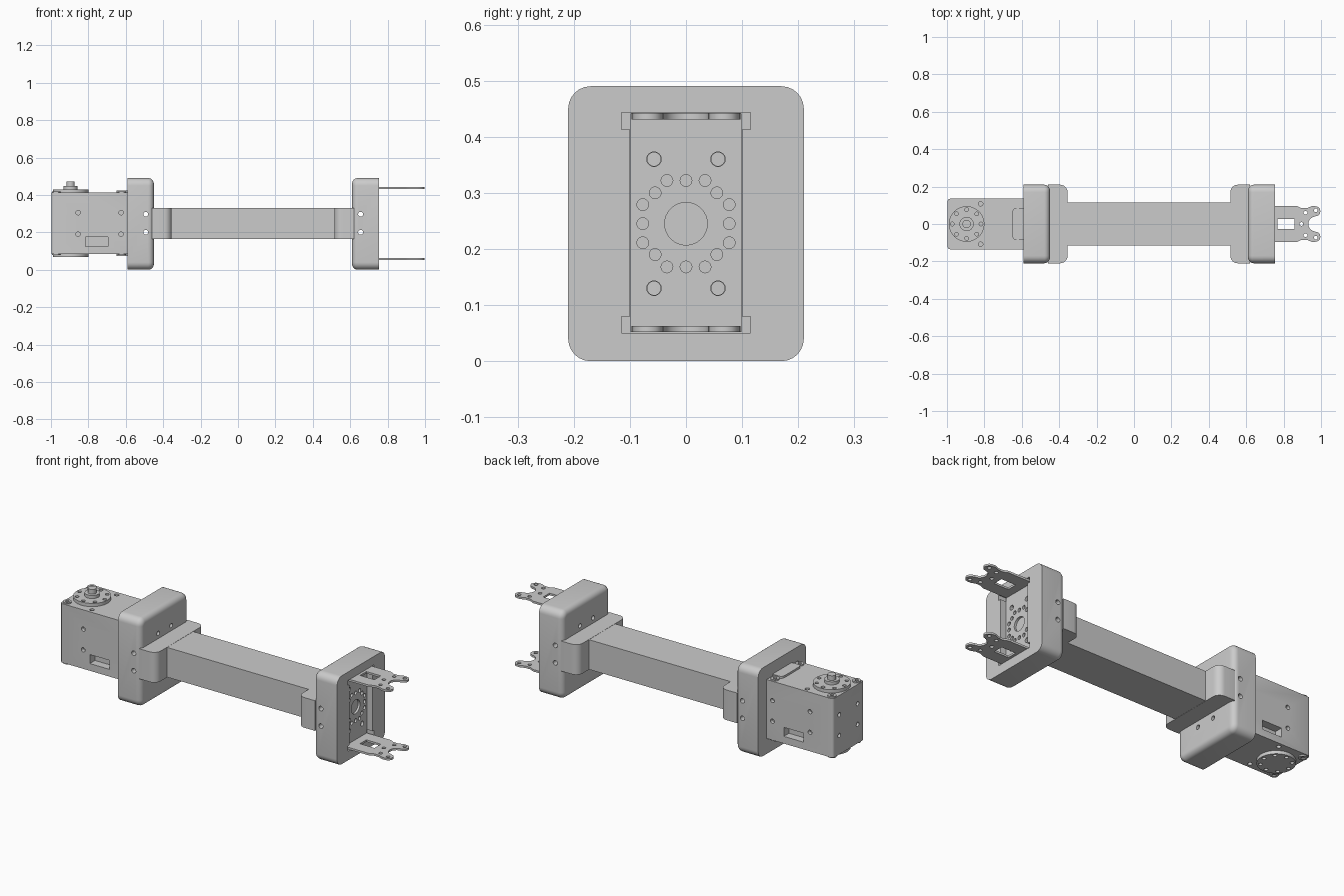
import bpy, bmesh, math
from mathutils import Matrix, Vector

old = bpy.data.objects.get("Cube")
if old:
    bpy.data.objects.remove(old, do_unlink=True)

grey = bpy.data.materials.new("machined grey")
grey.use_nodes = True
grey.diffuse_color = (0.6, 0.6, 0.6, 1)
grey.node_tree.nodes["Principled BSDF"].inputs["Base Color"].default_value = (0.6, 0.6, 0.6, 1)

MID = 0.245  # height of the long axis
AXES = {"x": Matrix.Rotation(math.pi / 2, 4, "Y"),
        "y": Matrix.Rotation(math.pi / 2, 4, "X"), "z": Matrix()}


def add_box(bm, x, y, z):
    """Box from (low, high) ranges."""
    size = [r[1] - r[0] for r in (x, y, z)]
    mid = Vector([(r[0] + r[1]) / 2 for r in (x, y, z)])
    bmesh.ops.create_cube(bm, size=1, matrix=Matrix.Translation(mid) @ Matrix.Diagonal((*size, 1)))
    return bm


def add_rod(bm, centre, radius, length, axis="z", sides=24):
    bmesh.ops.create_cone(bm, cap_ends=True, segments=sides, radius1=radius, radius2=radius,
                          depth=length, matrix=Matrix.Translation(centre) @ AXES[axis])
    return bm


def round_edges(bm, rule, radius, segments=6):
    edges = [e for e in bm.edges if rule(*[v.co for v in e.verts])]
    bmesh.ops.bevel(bm, geom=edges, offset=radius, segments=segments, profile=0.5, affect="EDGES")


def along(i):
    return lambda a, b: all(abs(a[k] - b[k]) < 1e-5 for k in range(3) if k != i)


def make(name, bm):
    bmesh.ops.recalc_face_normals(bm, faces=bm.faces)
    mesh = bpy.data.meshes.new(name)
    bm.to_mesh(mesh)
    bm.free()
    mesh.materials.append(grey)
    ob = bpy.data.objects.new(name, mesh)
    bpy.context.collection.objects.link(ob)
    return ob


def activate(ob):
    bpy.ops.object.select_all(action="DESELECT")
    ob.select_set(True)
    bpy.context.view_layer.objects.active = ob


def cut(ob, bm):
    """Subtract a cutter mesh and discard it."""
    cutter = make("cutter", bm)
    cutter.hide_render = True
    mod = ob.modifiers.new("cut", "BOOLEAN")
    mod.operation, mod.solver, mod.object = "DIFFERENCE", "EXACT", cutter
    mod.use_self = True
    activate(ob)
    bpy.ops.object.modifier_apply(modifier=mod.name)
    bpy.data.objects.remove(cutter, do_unlink=True)


def smooth(ob):
    activate(ob)
    bpy.ops.object.shade_smooth_by_angle(angle=math.radians(32))


# Central beam
smooth(make("beam", add_box(bmesh.new(), (-0.46, 0.62), (-0.115, 0.115), (0.165, 0.33))))

# Collars and necks at both ends
for side, outer, inner, tip in (("right", -0.59, -0.45, -0.355), ("left", 0.755, 0.61, 0.515)):
    bm = add_box(bmesh.new(), sorted((outer, inner)), (-0.21, 0.21), (0, 0.49))
    round_edges(bm, along(0), 0.04)
    round_edges(bm, lambda a, b: abs(a.x - inner) < 1e-4 and abs(b.x - inner) < 1e-4, 0.03)
    collar = make(side + "_collar", bm)
    holes = bmesh.new()
    for z in (0.2, 0.297):
        add_rod(holes, ((outer + inner) / 2 + 0.027 * (1 if outer < 0 else -1), 0, z), 0.013, 1, "y")
    for y in (-0.057, 0.057):
        for z in (0.13, 0.36):
            add_rod(holes, ((outer + inner) / 2, y, z), 0.012, 0.4, "x")
    cut(collar, holes)
    if side == "left":
        # Bracket pocket with relieved corners
        cut(collar, add_box(bmesh.new(), (0.71, 0.8), (-0.1, 0.1), (0.05, 0.443)))
        relief = bmesh.new()
        for s in (-1, 1):
            for z in (0.05, 0.413):
                add_box(relief, (0.71, 0.8), sorted((s * 0.095, s * 0.115)), (z, z + 0.03))
        cut(collar, relief)
    smooth(collar)

    bm = add_box(bmesh.new(), sorted((inner + (tip - inner) * -0.1, tip)), (-0.21, 0.21), (0.164, 0.331))
    round_edges(bm, lambda a, b: along(2)(a, b) and abs(a.x - tip) < 1e-4, 0.04)
    smooth(make(side + "_neck", bm))

# Bracket back plate with bolt circle
plate = make("bracket_plate", add_box(bmesh.new(), (0.705, 0.722), (-0.099, 0.099), (0.052, 0.441)))
holes = add_rod(bmesh.new(), (0.72, 0, MID), 0.038, 0.1, "x", 32)
ring = [(0.077, 0), (0.077, 0.034), (0.055, 0.055), (0.034, 0.077)]
for turn in range(4):
    for a, b in ring:
        c, s = round(math.cos(turn * math.pi / 2)), round(math.sin(turn * math.pi / 2))
        add_rod(holes, (0.72, a * c - b * s, MID + a * s + b * c), 0.0105, 0.1, "x", 16)
for y in (-0.057, 0.057):
    for z in (0.13, 0.36):
        add_rod(holes, (0.72, y, z), 0.013, 0.1, "x")
cut(plate, holes)
smooth(plate)

# Forked bracket arms
half = [(0.71, 0.097), (0.87, 0.097), (0.895, 0.085), (0.925, 0.085), (0.95, 0.095)]
half += [(0.97 + 0.027 * math.cos(t), 0.068 + 0.027 * math.sin(t))
         for t in [math.radians(90 - 30 * i) for i in range(7)]]
half += [(0.972 - 0.04 * math.sin(t), 0.04 * math.cos(t))
         for t in [math.radians(15 * i) for i in range(6)]]
outline = half + [(0.932, 0)] + [(x, -y) for x, y in reversed(half)]
for name, z in (("lower", 0.052), ("upper", 0.431)):
    bm = bmesh.new()
    face = bm.faces.new([bm.verts.new((x, y, z)) for x, y in outline])
    out = bmesh.ops.extrude_face_region(bm, geom=[face])
    bmesh.ops.translate(bm, vec=(0, 0, 0.011), verts=[v for v in out["geom"] if isinstance(v, bmesh.types.BMVert)])
    arm = make(name + "_bracket_arm", bm)
    holes = add_box(bmesh.new(), (0.768, 0.857), (-0.028, 0.028), (z - 0.1, z + 0.1))
    add_rod(holes, (0.895, 0, z), 0.01, 0.2)
    for s in (-1, 1):
        add_rod(holes, (0.917, 0.06 * s, z), 0.01, 0.2)
        add_rod(holes, (0.972, 0.073 * s, z), 0.01, 0.2)
    cut(arm, holes)
    smooth(arm)

# Motor housing
bm = add_box(bmesh.new(), (-0.997, -0.56), (-0.135, 0.135), (0.085, 0.412))
round_edges(bm, along(2), 0.014, 3)
motor = make("motor_housing", bm)
holes = bmesh.new()
for s in (-1, 1):
    for x in (-0.855, -0.625):
        for z in (0.19, 0.305):
            add_rod(holes, (x, 0.135 * s, z), 0.012, 0.04, "y")
    for z in (0.19, 0.305):
        add_rod(holes, (-0.997, 0.08 * s, z), 0.012, 0.04, "x")
    for z in (0.085, 0.412):
        add_rod(holes, (-0.82, 0.108 * s, z), 0.012, 0.03)
    # Cable sockets
    add_box(holes, (-0.815, -0.695), sorted((0.09 * s, 0.15 * s)), (0.125, 0.175))
cut(motor, holes)
smooth(motor)

# Corner screws, horns and shaft on the motor
CX = -0.895
for s in (-1, 1):
    for x in (-0.972, -0.622):
        for label, z in (("lower", 0.084), ("upper", 0.413)):
            bm = add_rod(bmesh.new(), (x, 0.108 * s, z), 0.022, 0.012)
            screw = make(label + "_corner_screw", bm)
            cut(screw, add_rod(bmesh.new(), (x, 0.108 * s, z), 0.011, 0.1, sides=6))
            smooth(screw)

for name, z in (("upper_horn", 0.418), ("lower_horn", 0.079)):
    horn = make(name, add_rod(bmesh.new(), (CX, 0, z), 0.095, 0.024, sides=48))
    holes = bmesh.new()
    for i in range(8):
        t = i * math.pi / 4
        add_rod(holes, (CX + 0.077 * math.cos(t), 0.077 * math.sin(t), z), 0.01, 0.1, sides=16)
    cut(horn, holes)
    smooth(horn)

for name, r, top in (("horn_hub", 0.038, 0.447), ("shaft_nut", 0.022, 0.473)):
    smooth(make(name, add_rod(bmesh.new(), (CX, 0, (0.41 + top) / 2), r, top - 0.41)))

# Raised cable ribs beside the collar
for name, z in (("upper_rib", (0.4, 0.423)), ("lower_rib", (0.074, 0.1))):
    bm = add_box(bmesh.new(), (-0.65, -0.58), (-0.085, 0.085), z)
    round_edges(bm, along(2), 0.02, 4)
    smooth(make(name, bm))
